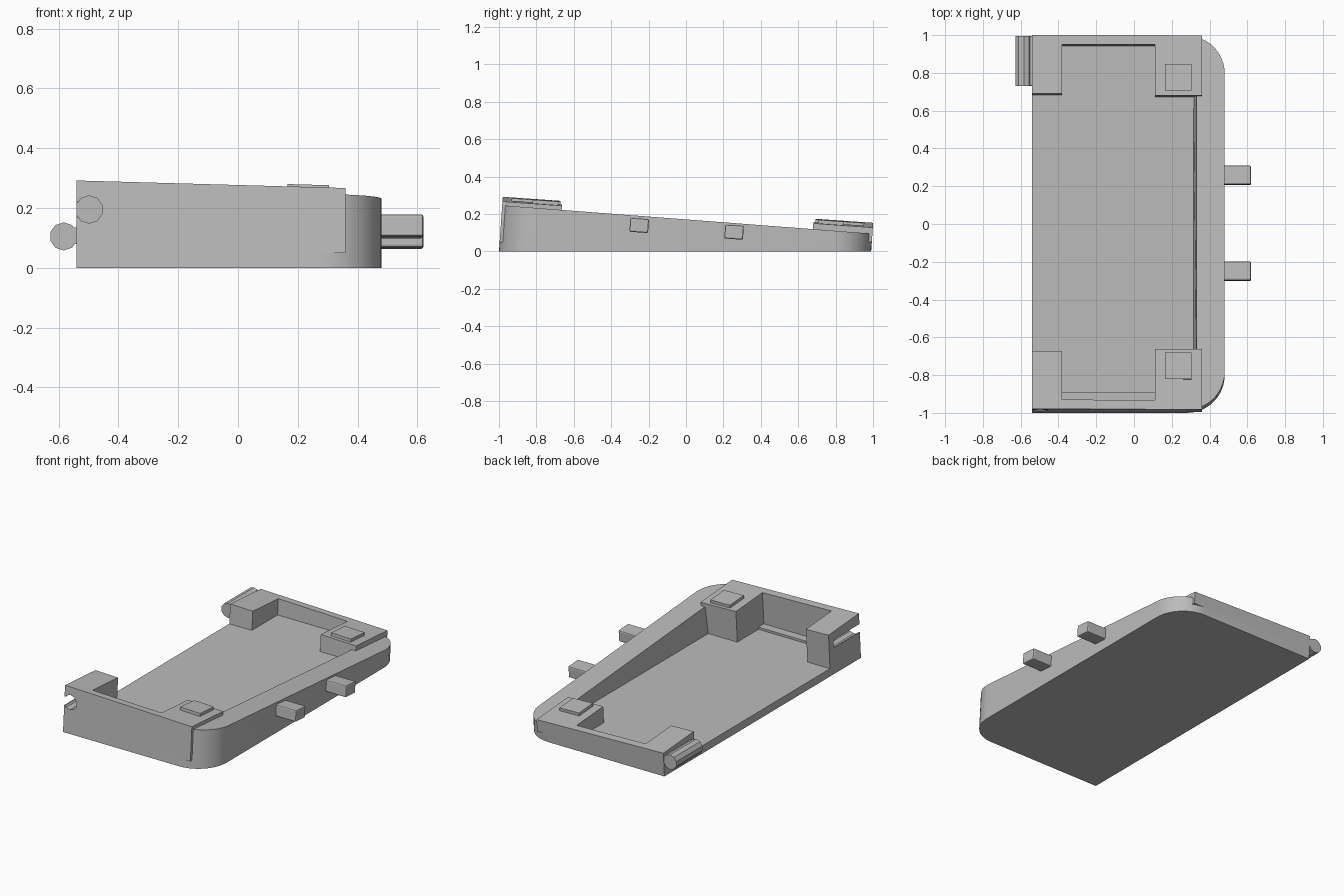
import bpy, bmesh, math

cube = bpy.data.objects.get("Cube")
if cube:
    bpy.data.objects.remove(cube, do_unlink=True)

grey = bpy.data.materials.new("plain grey")
grey.use_nodes = True
COLOR = (0.5, 0.5, 0.5, 1)
grey.diffuse_color = COLOR
grey.node_tree.nodes["Principled BSDF"].inputs["Base Color"].default_value = COLOR

LEAN = 0.07    # the upright faces lean back, square to the sloping top
FLOOR = 0.05


def frame_top(x, y):
    return 0.222 - LEAN * y - 0.028 * (x + 0.54)


def wall_top(x, y):
    return 0.17 - 0.076 * y


def flat(z):
    return lambda x, y: z


def prism(name, outline, low, high, lean=LEAN, draft=None):
    """Upright prism whose ends follow height functions of x and y."""
    bm = bmesh.new()
    rings = []
    for height in (low, high):
        ring = []
        for x, y in outline:
            z = height(x, y)
            if draft and height is low:
                x = draft(x)
            ring.append(bm.verts.new((x, y + lean * z, z)))
        rings.append(ring)
    n = len(outline)
    bm.faces.new(rings[0])
    bm.faces.new(rings[1])
    for i in range(n):
        j = (i + 1) % n
        bm.faces.new((rings[0][i], rings[0][j], rings[1][j], rings[1][i]))
    bmesh.ops.recalc_face_normals(bm, faces=bm.faces[:])
    mesh = bpy.data.meshes.new(name)
    bm.to_mesh(mesh)
    bm.free()
    obj = bpy.data.objects.new(name, mesh)
    bpy.context.collection.objects.link(obj)
    mesh.materials.append(grey)
    return obj


def rect(x0, x1, y0, y1):
    return [(x0, y0), (x1, y0), (x1, y1), (x0, y1)]


def arc(cx, cy, r, start, end, steps=10):
    angles = [math.radians(start + (end - start) * i / steps) for i in range(steps + 1)]
    return [(cx + r * math.cos(a), cy + r * math.sin(a)) for a in angles]


def smooth(obj):
    bpy.ops.object.select_all(action="DESELECT")
    obj.select_set(True)
    bpy.context.view_layer.objects.active = obj
    bpy.ops.object.shade_smooth_by_angle(angle=math.radians(30))


def rod(name, x, z, r, y0, y1, sides=10):
    """Faceted rod lying along y."""
    bpy.ops.mesh.primitive_cylinder_add(vertices=sides, radius=r, depth=y1 - y0,
                                        location=(x, (y0 + y1) / 2, z),
                                        rotation=(math.pi / 2, 0, 0))
    obj = bpy.context.object
    obj.name = name
    obj.data.materials.append(grey)
    return obj


def cut(target, cutter):
    mod = target.modifiers.new("cut", "BOOLEAN")
    mod.operation = "DIFFERENCE"
    mod.solver = "EXACT"
    mod.object = cutter
    cutter.hide_render = True
    cutter.hide_viewport = True


# Floor plate with two rounded corners
base = prism("floor_plate",
             [(-0.54, -1)] + arc(0.28, -0.8, 0.2, -90, 0)
             + arc(0.28, 0.79, 0.2, 0, 90) + [(-0.54, 0.99)],
             flat(0), flat(FLOOR))
smooth(base)

# Sloping side wall that wraps round both corners
wall = prism("side_wall", arc(0.28, -0.8, 0.2, -75, 0) + arc(0.28, 0.79, 0.2, 0, 75),
             flat(0), wall_top, draft=lambda x: x - 0.02 if x < 0.34 else x)
smooth(wall)

# U-shaped end frames with corner blocks
front = prism("front_frame",
              [(-0.54, -1), (0.36, -1), (0.36, -0.68), (0.11, -0.68),
               (0.11, -0.95), (-0.38, -0.95), (-0.38, -0.69), (-0.54, -0.69)],
              flat(FLOOR), frame_top)
prism("back_frame",
      [(-0.54, 0.99), (-0.54, 0.68), (-0.38, 0.68), (-0.38, 0.94),
       (0.11, 0.94), (0.11, 0.67), (0.36, 0.67), (0.36, 0.99)],
      flat(FLOOR), frame_top)
prism("front_ledge", rect(-0.38, 0.11, -0.96, -0.894), flat(FLOOR), flat(0.065))

# Raised pads on the inner corner blocks
for name, y in (("front_pad", -0.84), ("back_pad", 0.695)):
    prism(name, rect(0.165, 0.305, y, y + 0.14), flat(0.1),
          lambda x, y: frame_top(x, y) + 0.019)

# Side pegs
for name, y, z in (("front_peg", -0.25, 0.138), ("back_peg", 0.26, 0.102)):
    peg = prism(name, rect(0.44, 0.62, y - 0.06, y + 0.04),
                lambda x, v: z - 0.037 - LEAN * (v - y),
                lambda x, v: z + 0.037 - LEAN * (v - y))
    bevel = peg.modifiers.new("soft edges", "BEVEL")
    bevel.width = 0.008
    bevel.segments = 2

# Snap rod and its neck on the open side
rod("snap_rod", -0.583, 0.105, 0.047, 0.73, 0.995)
prism("snap_neck", rect(-0.56, -0.53, 0.725, 0.985), flat(0.08), flat(0.135))

# Matching groove in the front block
cut(front, rod("groove_cutter", -0.498, 0.195, 0.046, -1.1, -0.72))
cut(front, prism("groove_mouth_cutter", rect(-0.6, -0.5, -1.1, -0.733),
                 flat(0.168), flat(0.222), lean=0))
